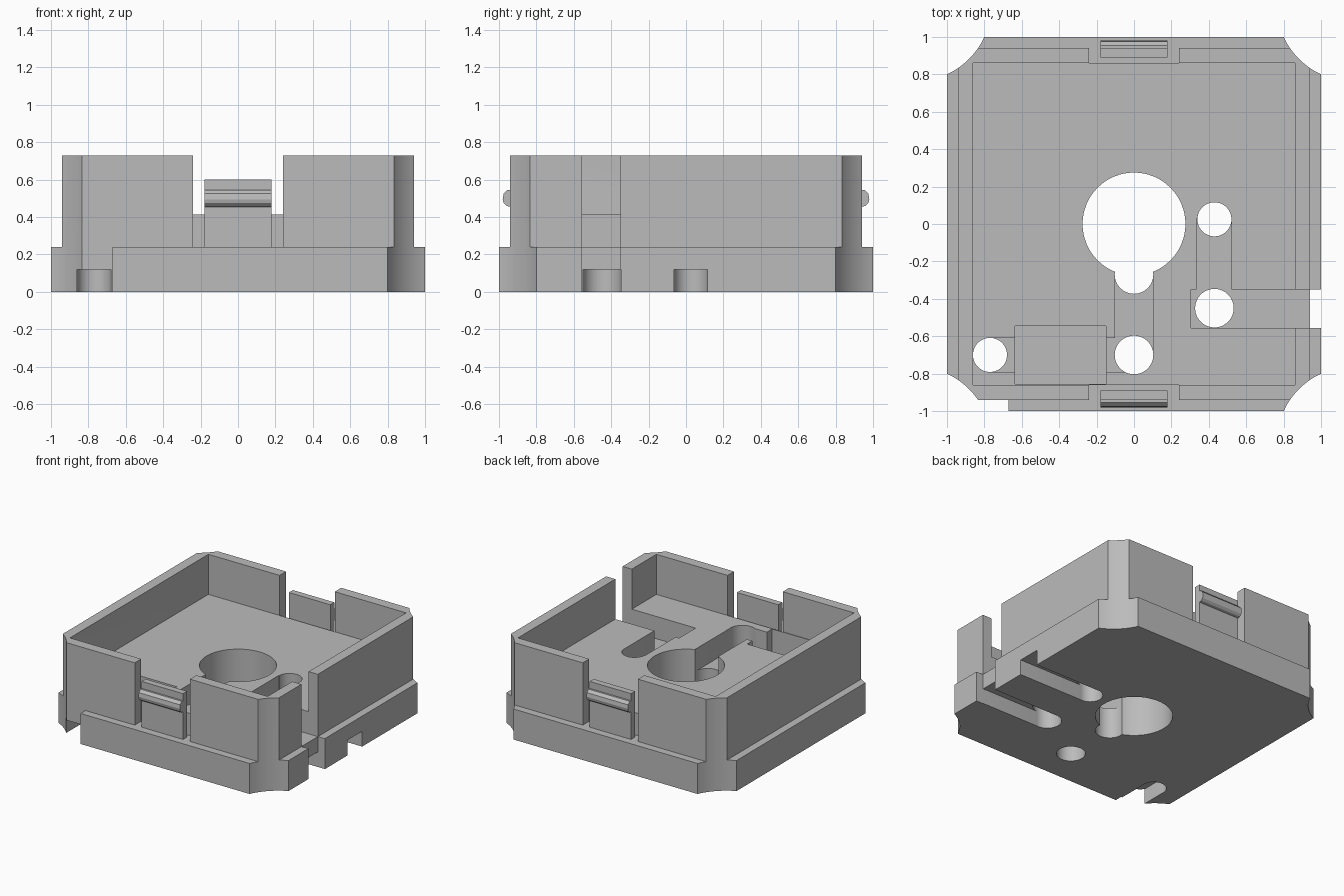
import bpy, bmesh
from mathutils import Vector

old = bpy.data.objects.get("Cube")
if old:
    bpy.data.objects.remove(old, do_unlink=True)

grey = bpy.data.materials.new("plain_grey")
grey.use_nodes = True
grey.diffuse_color = (0.5, 0.5, 0.5, 1)
grey.node_tree.nodes["Principled BSDF"].inputs["Base Color"].default_value = (0.5, 0.5, 0.5, 1)


def make(name, bm):
    bmesh.ops.recalc_face_normals(bm, faces=bm.faces)
    mesh = bpy.data.meshes.new(name)
    bm.to_mesh(mesh)
    bm.free()
    mesh.materials.append(grey)
    ob = bpy.data.objects.new(name, mesh)
    bpy.context.collection.objects.link(ob)
    return ob


def box(name, x0, x1, y0, y1, z0, z1):
    bm = bmesh.new()
    bmesh.ops.create_cube(bm, size=1)
    lo, hi = Vector((x0, y0, z0)), Vector((x1, y1, z1))
    for v in bm.verts:
        v.co = (lo + hi) / 2 + v.co * (hi - lo)
    return make(name, bm)


def cylinder(name, x, y, r, z0, z1, sides=64):
    bm = bmesh.new()
    bmesh.ops.create_cone(bm, cap_ends=True, segments=sides, radius1=r, radius2=r, depth=z1 - z0)
    bmesh.ops.translate(bm, verts=bm.verts, vec=(x, y, (z0 + z1) / 2))
    return make(name, bm)


def activate(ob):
    bpy.ops.object.select_all(action="DESELECT")
    ob.select_set(True)
    bpy.context.view_layer.objects.active = ob


def combine(ob, tool, operation="DIFFERENCE"):
    activate(ob)
    mod = ob.modifiers.new("combine", "BOOLEAN")
    mod.operation, mod.solver, mod.object = operation, "EXACT", tool
    bpy.ops.object.modifier_apply(modifier=mod.name)
    bpy.data.objects.remove(tool, do_unlink=True)


FLOOR, DECK, SLOT, TOP = 0.415, 0.24, 0.12, 0.73

# Stepped tray: flange, walls and hollow interior
tray = box("tray", -1, 1, -1, 1, 0, DECK)
combine(tray, box("walls", -0.94, 0.94, -0.94, 0.94, 0.1, TOP), "UNION")
combine(tray, box("interior", -0.86, 0.86, -0.86, 0.86, FLOOR, 1))

# Concave corners
for sx in (-1, 1):
    for sy in (-1, 1):
        combine(tray, cylinder("corner", sx * 1.17, sy * 1.17, 0.407, -0.1, 1, 96))

# Wall gaps for the clips
for y0, y1 in ((-1.1, -0.86), (0.86, 1.1)):
    combine(tray, box("clip_gap", -0.24, 0.24, y0, y1, DECK, 1))

# Flange notches where cables leave
combine(tray, box("side_notch", 0.94, 1.1, -0.555, -0.35, -0.1, 1))
combine(tray, box("front_notch", -1.1, -0.67, -1.1, -0.94, -0.1, DECK + 0.01))

# Cable channels and pocket sunk into the floor
for x0, x1, y0, y1, z in (
    (0.305, 1.1, -0.555, -0.35, DECK),
    (0.335, 0.52, -0.4, 0.03, DECK),
    (-0.102, 0.102, -0.7, -0.2, DECK),
    (-0.77, 0, -0.79, -0.61, DECK),
    (-0.635, -0.15, -0.855, -0.545, 0.2),
):
    combine(tray, box("channel", x0, x1, y0, y1, z, 1 if x1 > 1 else 0.5))

# Cable slots in the underside
combine(tray, box("slot", 0.43, 1.1, -0.552, -0.348, -0.1, SLOT))
combine(tray, box("slot", 0.43, 1.1, -0.065, 0.115, -0.1, SLOT))
combine(tray, box("slot", -0.86, -0.68, -1.1, -0.7, -0.1, SLOT))

# Holes through the floor
for x, y, r in ((0, 0, 0.275), (0, -0.27, 0.103), (0, -0.7, 0.103),
                (-0.77, -0.7, 0.091), (0.43, 0.025, 0.091), (0.43, -0.45, 0.103)):
    combine(tray, cylinder("hole", x, y, r, -0.1, 0.6))

activate(tray)
bpy.ops.object.shade_smooth_by_angle(angle=0.5)

# Snap clips with an outward ridge
profile = [(0.89, 0.23), (0.94, 0.23), (0.94, 0.455), (0.96, 0.46), (0.975, 0.475),
           (0.98, 0.495), (0.975, 0.525), (0.955, 0.545), (0.94, 0.545), (0.94, 0.6), (0.89, 0.6)]
for name, side in (("front_clip", -1), ("back_clip", 1)):
    bm = bmesh.new()
    face = bm.faces.new([bm.verts.new((-0.18, side * y, z)) for y, z in profile])
    ext = bmesh.ops.extrude_face_region(bm, geom=[face])["geom"]
    bmesh.ops.translate(bm, vec=(0.36, 0, 0),
                        verts=[g for g in ext if isinstance(g, bmesh.types.BMVert)])
    make(name, bm)
